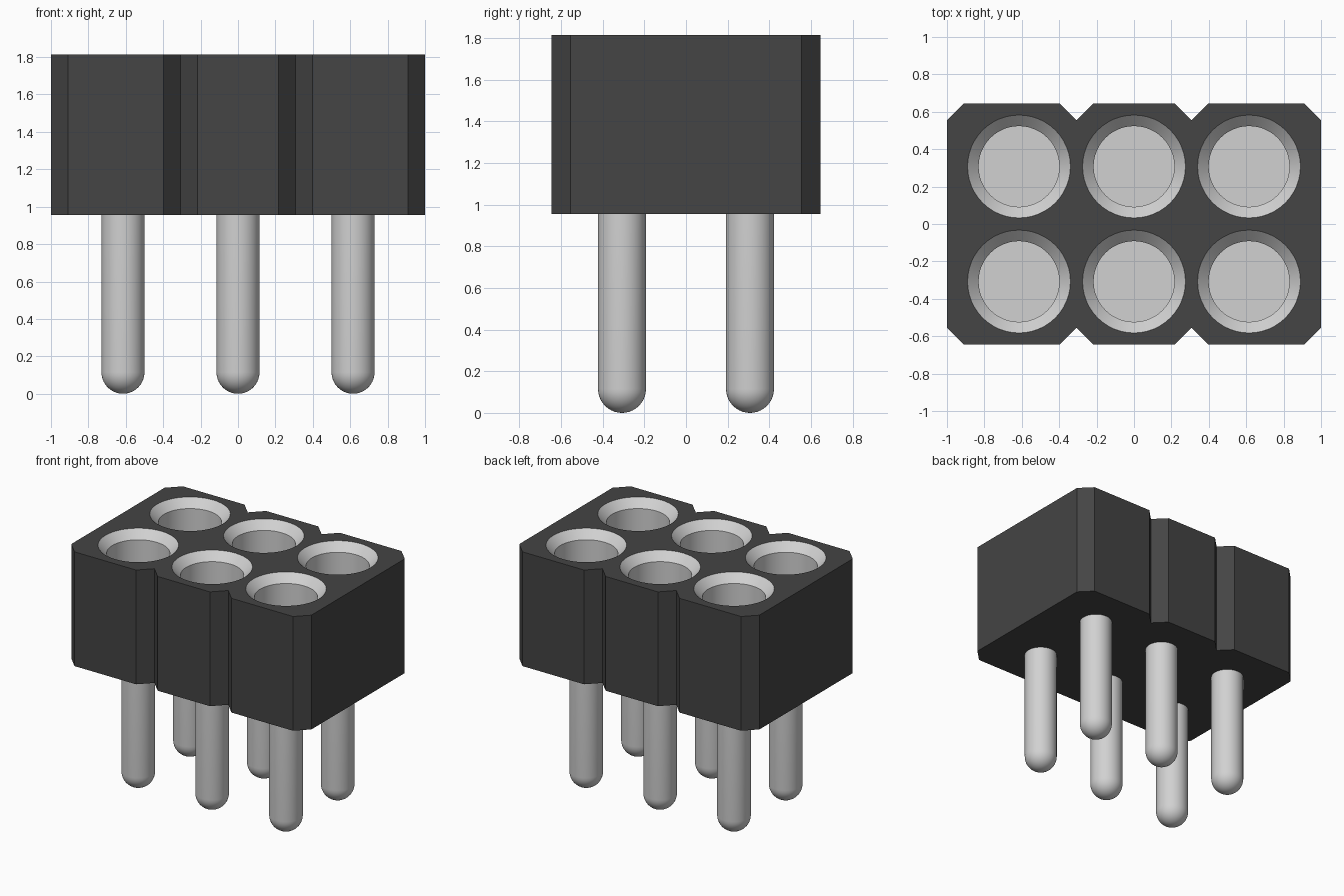
import bpy, bmesh, math

cube = bpy.data.objects.get("Cube")
if cube:
    bpy.data.objects.remove(cube, do_unlink=True)

# Main sizes
PITCH, HALF_X, HALF_Y, CHAMFER = 0.615, 1.0, 0.645, 0.09
BASE, TOP = 0.955, 1.815
RIM, BORE, PIN = 0.275, 0.216, 0.115
SEGMENTS = 48
COLUMNS = (-PITCH, 0.0, PITCH)
ROWS = (-PITCH / 2, PITCH / 2)


def material(name, value, roughness):
    mat = bpy.data.materials.new(name)
    mat.use_nodes = True
    mat.diffuse_color = (value, value, value, 1)
    bsdf = mat.node_tree.nodes["Principled BSDF"]
    bsdf.inputs["Base Color"].default_value = (value, value, value, 1)
    bsdf.inputs["Roughness"].default_value = roughness
    return mat


def finish(bm, name, mat):
    bmesh.ops.recalc_face_normals(bm, faces=bm.faces)
    mesh = bpy.data.meshes.new(name)
    bm.to_mesh(mesh)
    bm.free()
    mesh.materials.append(mat)
    obj = bpy.data.objects.new(name, mesh)
    bpy.context.collection.objects.link(obj)
    return obj


def circle(cx, cy, r):
    steps = [2 * math.pi * i / SEGMENTS for i in range(SEGMENTS)]
    return [(cx + r * math.cos(a), cy + r * math.sin(a)) for a in steps]


def loop(bm, points, z):
    verts = [bm.verts.new((x, y, z)) for x, y in points]
    edges = [bm.edges.new((v, verts[i - 1])) for i, v in enumerate(verts)]
    return verts, edges


black = material("black plastic", 0.058, 0.6)
silver = material("silver metal", 0.64, 0.4)

# Housing outline: chamfered corners and V notches between the columns
inner = HALF_Y - CHAMFER
front = [(-HALF_X, -inner), (-HALF_X + CHAMFER, -HALF_Y)]
for x in (-PITCH / 2, PITCH / 2):
    front += [(x - CHAMFER, -HALF_Y), (x, -inner), (x + CHAMFER, -HALF_Y)]
front += [(HALF_X - CHAMFER, -HALF_Y), (HALF_X, -inner)]
outline = front + [(-x, -y) for x, y in front]

# Housing: closed base, walls, and a top with six round openings
bm = bmesh.new()
low, _ = loop(bm, outline, BASE)
high, top_edges = loop(bm, outline, TOP)
bm.faces.new(low)
for i in range(len(low)):
    bm.faces.new((low[i - 1], low[i], high[i], high[i - 1]))
for x in COLUMNS:
    for y in ROWS:
        top_edges += loop(bm, circle(x, y, RIM), TOP)[1]
bmesh.ops.triangle_fill(bm, edges=top_edges, use_beauty=True, normal=(0, 0, 1))
finish(bm, "housing", black)

# Contact profile: round pin tip, shaft, sleeve, countersunk rim, bore, floor
profile = [(PIN * math.sin(a), PIN - PIN * math.cos(a))
           for a in (math.pi / 2 * i / 10 for i in range(11))]
profile += [(PIN, 1.05), (RIM, 1.05), (RIM, TOP),
            (BORE, TOP - 0.06), (BORE, 1.15), (0, 1.15)]

# Revolve the profile into one contact
bm = bmesh.new()
verts = [bm.verts.new((r, 0, z)) for r, z in profile]
edges = [bm.edges.new(pair) for pair in zip(verts, verts[1:])]
bmesh.ops.spin(bm, geom=verts + edges, cent=(0, 0, 0), axis=(0, 0, 1),
               angle=2 * math.pi, steps=SEGMENTS, use_merge=True)
bmesh.ops.remove_doubles(bm, verts=bm.verts, dist=0.0001)
contact = finish(bm, "contact", silver)

for obj in bpy.context.selected_objects:
    obj.select_set(False)
contact.select_set(True)
bpy.context.view_layer.objects.active = contact
bpy.ops.object.shade_smooth_by_angle(angle=math.radians(30))

# Place the contact in every opening
spots = [(x, y) for y in ROWS for x in COLUMNS]
for number, (x, y) in enumerate(spots, 1):
    obj = contact if number == 1 else contact.copy()
    if number > 1:
        bpy.context.collection.objects.link(obj)
    obj.name = f"contact_{number}"
    obj.location = (x, y, 0)
